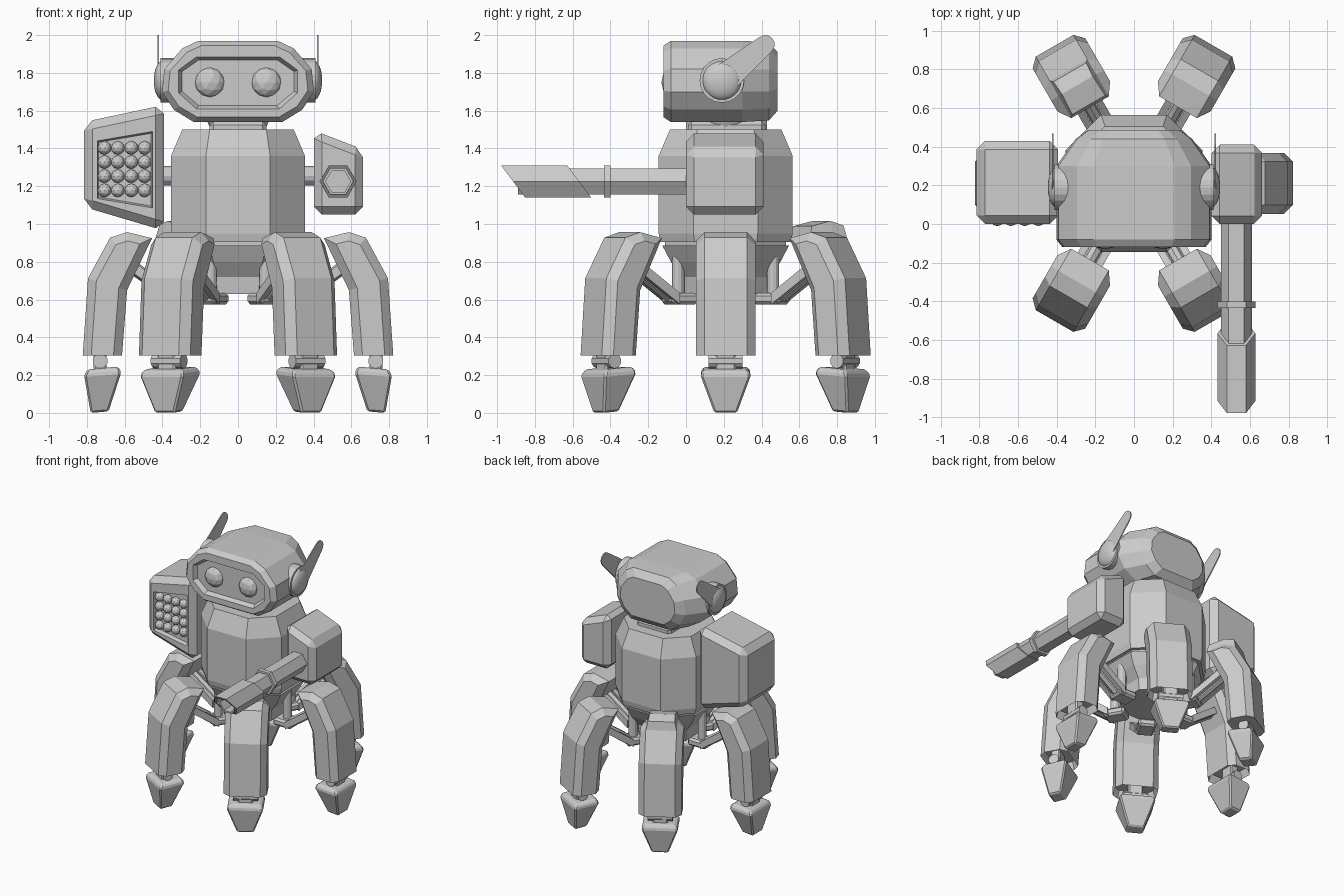
import bpy, bmesh, math
from math import sin, cos, pi, radians
from mathutils import Vector, Matrix

cube = bpy.data.objects.get("Cube")
if cube:
    bpy.data.objects.remove(cube)

CY = 0.21  # y of the torso axis
grey = bpy.data.materials.new("plain_grey")
grey.use_nodes = True
grey.diffuse_color = (0.6, 0.6, 0.6, 1)
grey.node_tree.nodes["Principled BSDF"].inputs["Base Color"].default_value = (0.6, 0.6, 0.6, 1)


def finish(name, bm, matrix=None):
    if matrix:
        bm.transform(matrix)
    bmesh.ops.recalc_face_normals(bm, faces=bm.faces)
    mesh = bpy.data.meshes.new(name)
    bm.to_mesh(mesh)
    bm.free()
    mesh.materials.append(grey)
    ob = bpy.data.objects.new(name, mesh)
    bpy.context.collection.objects.link(ob)
    return ob


def loft(name, rings, bevel=0, matrix=None, pick=None):
    """Skin rings of points, cap both ends, bevel the edges that pick accepts."""
    bm = bmesh.new()
    rows = [[bm.verts.new(p) for p in ring] for ring in rings]
    n = len(rows[0])
    for a, b in zip(rows, rows[1:]):
        for i in range(n):
            bm.faces.new((a[i], a[(i + 1) % n], b[(i + 1) % n], b[i]))
    bm.faces.new(rows[0])
    bm.faces.new(rows[-1])
    bmesh.ops.recalc_face_normals(bm, faces=bm.faces)
    if bevel:
        edges = [e for e in bm.edges if not pick or pick(e)]
        bmesh.ops.bevel(bm, geom=edges, offset=bevel, segments=1, affect='EDGES')
    return finish(name, bm, matrix)


def box(name, lo, hi, bevel=0, matrix=None):
    rings = [[(lo[0], lo[1], z), (hi[0], lo[1], z), (hi[0], hi[1], z), (lo[0], hi[1], z)]
             for z in (lo[2], hi[2])]
    return loft(name, rings, bevel, matrix)


def rod(name, a, b, r, r2=None, sides=12, matrix=None):
    a, b = Vector(a), Vector(b)
    d = b - a
    m = Matrix.Translation((a + b) / 2) @ d.to_track_quat('Z', 'Y').to_matrix().to_4x4()
    bm = bmesh.new()
    bmesh.ops.create_cone(bm, cap_ends=True, segments=sides, radius1=r,
                          radius2=r if r2 is None else r2, depth=d.length)
    bm.transform(m)
    return finish(name, bm, matrix)


def ball(name, centre, scale, subdiv=2):
    bm = bmesh.new()
    bmesh.ops.create_icosphere(bm, subdivisions=subdiv, radius=1)
    return finish(name, bm, Matrix.Translation(centre) @ Matrix.Diagonal((*scale, 1)))


def cut(target, cutter):
    cutter.hide_render = True
    mod = target.modifiers.new("recess", 'BOOLEAN')
    mod.operation = 'DIFFERENCE'
    mod.solver = 'EXACT'
    mod.object = cutter
    bpy.context.view_layer.objects.active = target
    bpy.ops.object.modifier_apply(modifier=mod.name)
    bpy.data.objects.remove(cutter)


def octagon(z, a, h):
    pts = [(h, a), (a, h), (a, -h), (h, -a), (-h, -a), (-a, -h), (-a, h), (-h, a)]
    return [(x, y + CY, z) for x, y in pts]


def front_ring(profile, y, sx=1, sz=1, cx=0, cz=0):
    return [(cx + (x - cx) * sx, y, cz + (z - cz) * sz) for x, z in profile]


# Torso, hip and neck
loft("torso", [octagon(0.905, 0.345, 0.165), octagon(0.95, 0.355, 0.17),
               octagon(1.36, 0.355, 0.17), octagon(1.5, 0.295, 0.15)])
loft("waist_ring", [octagon(0.875, 0.32, 0.15), octagon(0.91, 0.32, 0.15)])
loft("hip", [octagon(0.63, 0.22, 0.11), octagon(0.72, 0.23, 0.115),
             octagon(0.8, 0.29, 0.13), octagon(0.885, 0.335, 0.15)])
rod("neck", (0, CY, 1.49), (0, CY, 1.56), 0.14, 0.17, 16)
box("collar", (-0.15, 0.01, 1.48), (0.15, 0.42, 1.545), 0.02)

# Head
half = [(0.21, 1.97), (0.295, 1.93), (0.39, 1.82), (0.402, 1.70), (0.34, 1.605), (0.235, 1.54)]
outline = half + [(-x, z) for x, z in reversed(half)]
sections = [(-0.12, 0.92, 0.88), (-0.08, 1, 1), (0.3, 1, 1), (0.44, 0.75, 0.96), (0.485, 0.6, 0.72)]
head = loft("head", [front_ring(outline, y, sx, sz, 0, 1.755) for y, sx, sz in sections])
half = [(0.22, 1.885), (0.315, 1.815), (0.315, 1.695), (0.22, 1.61)]
panel = half + [(-x, z) for x, z in reversed(half)]
cut(head, loft("face_cutter", [front_ring(panel, y, s, t, 0, 1.75)
                               for y, s, t in ((-0.2, 1, 1), (-0.12, 1, 1), (-0.085, 0.94, 0.88))]))

for side, s in (("left", 1), ("right", -1)):
    ball(side + "_eye", (s * 0.15, -0.08, 1.75), (0.08, 0.05, 0.08))
    # Ear disc, dome and swept-back blade
    rod(side + "_ear_disc", (s * 0.33, 0.19, 1.76), (s * 0.41, 0.19, 1.76), 0.118, sides=20)
    dome = ball(side + "_ear_dome", (s * 0.4, 0.19, 1.76), (0.046, 0.105, 0.105), 3)
    dome.data.shade_smooth()
    tilt = math.atan2(0.19, 0.23)
    blade = [(0.19 - 0.08 * sin(tilt), 1.76 + 0.08 * cos(tilt)),
             (0.19 + 0.08 * sin(tilt), 1.76 - 0.08 * cos(tilt))]
    blade += [(0.42 + 0.05 * cos(a), 1.95 + 0.05 * sin(a))
              for a in (tilt - pi / 2 + i * pi / 6 for i in range(7))]
    loft(side + "_ear_blade", [[(s * x, y, z) for y, z in blade] for x in (0.417, 0.425)])
    rod(side + "_shoulder_rod", (s * 0.3, CY, 1.255), (s * 0.45, CY, 1.255), 0.052)

# Launcher pod with a grid of round tips
pod_shape = [(-0.815, 1.54), (-0.392, 1.63), (-0.392, 0.965), (-0.815, 1.09)]
pod = loft("launcher_pod", [front_ring(pod_shape, y) for y in (0.0, 0.43)], 0.045)
window = [(-0.745, 1.44), (-0.452, 1.49), (-0.452, 1.085), (-0.745, 1.135)]
cut(pod, loft("pod_cutter", [front_ring(window, y, s, s, -0.6, 1.29)
                             for y, s in ((-0.1, 1), (0, 1), (0.03, 0.95))]))
for row in range(4):
    for col in range(4):
        ball("launcher_tip", (-0.707 + col * 0.071, 0.025, 1.178 + row * 0.075),
             (0.036, 0.036, 0.036))

# Gun arm
arm_shape = [(0.402, 1.495), (0.662, 1.395), (0.662, 1.05), (0.402, 1.05)]
loft("gun_shoulder", [front_ring(arm_shape, y) for y in (0.0, 0.41)], 0.042)


def hexagon_tube(name, r, inner, y0, y1, shear=0):
    """Open six-sided tube along y; shear leans its ends back towards the bottom."""
    bm = bmesh.new()
    loops = []
    for rad, y in ((r, y0), (r, y1), (inner, y1), (inner, y0)):
        pts = [(rad * cos(i * pi / 3), rad * sin(i * pi / 3)) for i in range(6)]
        loops.append([bm.verts.new((0.53 + x, y - z * shear, 1.225 + z)) for x, z in pts])
    for a, b in zip(loops, loops[1:] + loops[:1]):
        for i in range(6):
            bm.faces.new((a[i], a[(i + 1) % 6], b[(i + 1) % 6], b[i]))
    return finish(name, bm)


hexagon_tube("gun_barrel", 0.08, 0.066, -0.89, 0.02)
hexagon_tube("barrel_band", 0.098, 0.07, -0.435, -0.4)
hexagon_tube("gun_muzzle", 0.098, 0.08, -0.915, -0.565, 0.75)

# Six legs around the torso, built pointing along +x then turned
leg_shape = [(0.455, 0.925), (0.587, 0.957), (0.677, 0.928), (0.794, 0.713),
             (0.822, 0.305), (0.614, 0.305), (0.587, 0.65)]
for k in range(6):
    turn = Matrix.Translation((0, CY, 0)) @ Matrix.Rotation(k * pi / 3, 4, 'Z')
    tag = "leg_%d_" % (k + 1)

    def rim(e):
        ys = [v.co.y for v in e.verts]
        low = all(v.co.z < 0.31 for v in e.verts)
        return abs(ys[0] - ys[1]) < 0.01 and not low

    leg = loft(tag + "armour", [[(r, t, z) for r, z in leg_shape] for t in (-0.157, 0.157)],
               0.045, turn, rim)
    # Hollow the underside
    bm = bmesh.new()
    bm.from_mesh(leg.data)
    under = [f for f in bm.faces if f.normal.z < -0.95]
    bmesh.ops.inset_region(bm, faces=under, thickness=0.02)
    for v in {v for f in under for v in f.verts}:
        v.co.z += 0.06
    bm.to_mesh(leg.data)
    bm.free()

    # Ankle and foot
    rod(tag + "ankle_pin", (0.73, -0.09, 0.275), (0.73, 0.09, 0.275), 0.04, sides=10, matrix=turn)
    box(tag + "ankle", (0.695, -0.055, 0.2), (0.765, 0.055, 0.38), 0.01, turn)
    rings = [[(r0, -t, z0), (r1, -t, z1), (r1, t, z1), (r0, t, z0)] for r0, r1, t, z0, z1 in (
        (0.685, 0.78, 0.06, 0.008, 0.0), (0.618, 0.815, 0.134, 0.215, 0.2),
        (0.635, 0.795, 0.115, 0.245, 0.23))]
    loft(tag + "foot", rings, 0.01, turn)

    # Hip bracket, piston and strut into the armour
    box(tag + "bracket", (0.2, -0.065, 0.575), (0.36, 0.065, 0.635), 0.015, turn)
    rod(tag + "piston", (0.29, 0, 0.6), (0.29, 0, 0.85), 0.032, matrix=turn)
    for t in (-0.055, 0.055):
        lower = [(0.32, t - 0.018, 0.575), (0.32, t + 0.018, 0.575),
                 (0.32, t + 0.018, 0.635), (0.32, t - 0.018, 0.635)]
        upper = [(r + 0.27, y, z + 0.19) for r, y, z in lower]
        loft(tag + "strut", [lower, upper], 0, turn)
    rod(tag + "strut_core", (0.33, 0, 0.61), (0.6, 0, 0.8), 0.035, sides=8, matrix=turn)
